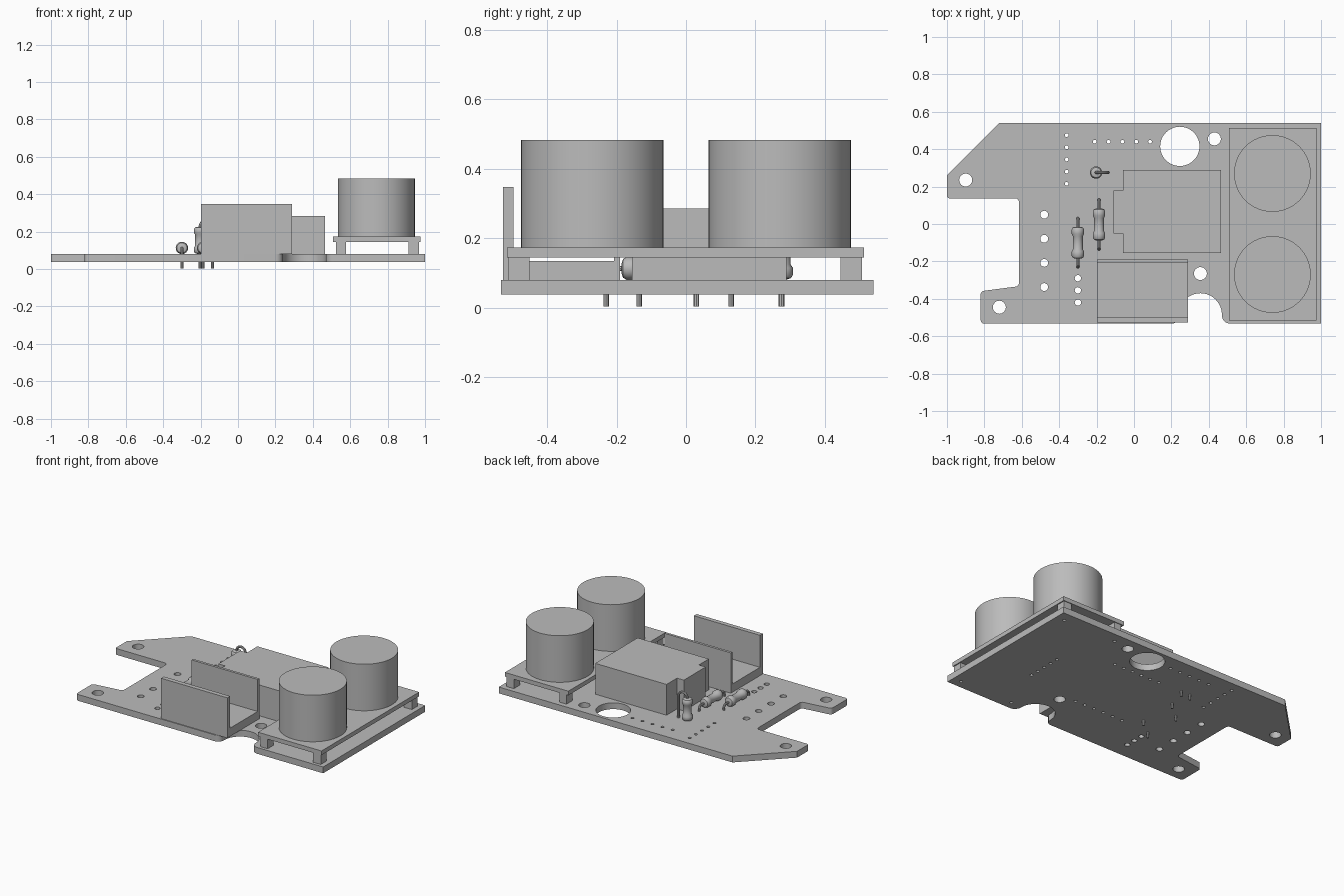
import bpy, bmesh
from math import sin, cos, pi, radians
from mathutils import Matrix, Vector

cube = bpy.data.objects.get("Cube")
if cube:
    bpy.data.objects.remove(cube, do_unlink=True)

grey = bpy.data.materials.new("plain grey")
grey.use_nodes = True
grey.diffuse_color = (0.5, 0.5, 0.5, 1)
grey.node_tree.nodes["Principled BSDF"].inputs["Base Color"].default_value = (0.5, 0.5, 0.5, 1)

BOTTOM, TOP = 0.038, 0.08      # faces of the main board


def finish(name, data, smooth=True):
    obj = bpy.data.objects.new(name, data)
    bpy.context.collection.objects.link(obj)
    data.materials.clear()
    data.materials.append(grey)
    if smooth:
        bpy.ops.object.select_all(action='DESELECT')
        obj.select_set(True)
        bpy.context.view_layer.objects.active = obj
        bpy.ops.object.shade_smooth_by_angle(angle=radians(35))
    return obj


def curve_mesh(name, curve):
    """Turn a curve into a welded mesh object."""
    temp = bpy.data.objects.new("temp", curve)
    bpy.context.collection.objects.link(temp)
    deps = bpy.context.evaluated_depsgraph_get()
    mesh = bpy.data.meshes.new_from_object(temp.evaluated_get(deps))
    bpy.data.objects.remove(temp, do_unlink=True)
    bm = bmesh.new()
    bm.from_mesh(mesh)
    bmesh.ops.remove_doubles(bm, verts=bm.verts, dist=1e-5)
    bmesh.ops.recalc_face_normals(bm, faces=bm.faces)
    bm.to_mesh(mesh)
    bm.free()
    return finish(name, mesh)


def plate(name, loops, z0, z1):
    """Extrude an outline; any further loops become holes."""
    curve = bpy.data.curves.new(name, 'CURVE')
    curve.dimensions, curve.fill_mode = '2D', 'BOTH'
    curve.extrude = (z1 - z0) / 2
    for loop in loops:
        spline = curve.splines.new('POLY')
        spline.points.add(len(loop) - 1)
        for p, (x, y) in zip(spline.points, loop):
            p.co = (x, y, 0, 1)
        spline.use_cyclic_u = True
    obj = curve_mesh(name, curve)
    obj.data.transform(Matrix.Translation((0, 0, (z0 + z1) / 2)))
    return obj


def box(name, x0, x1, y0, y1, z0, z1):
    bm = bmesh.new()
    bmesh.ops.create_cube(bm, size=1)
    for v in bm.verts:
        v.co = (x1 if v.co.x > 0 else x0, y1 if v.co.y > 0 else y0, z1 if v.co.z > 0 else z0)
    mesh = bpy.data.meshes.new(name)
    bm.to_mesh(mesh)
    bm.free()
    return finish(name, mesh, False)


def lathe(name, profile, matrix, sides=32):
    """Spin (radius, height) points around z, then place the result."""
    bm = bmesh.new()
    rings = [[bm.verts.new((r * cos(2 * pi * i / sides), r * sin(2 * pi * i / sides), z))
              for i in range(sides)] for r, z in profile]
    for a, b in zip(rings, rings[1:]):
        for i in range(sides):
            j = (i + 1) % sides
            bm.faces.new((a[i], a[j], b[j], b[i]))
    bm.faces.new(rings[0][::-1])
    bm.faces.new(rings[-1])
    bm.transform(matrix)
    mesh = bpy.data.meshes.new(name)
    bm.to_mesh(mesh)
    bm.free()
    return finish(name, mesh)


def wire(name, points, radius=0.008):
    curve = bpy.data.curves.new(name, 'CURVE')
    curve.dimensions = '3D'
    curve.bevel_depth, curve.bevel_resolution, curve.use_fill_caps = radius, 2, True
    spline = curve.splines.new('POLY')
    spline.points.add(len(points) - 1)
    for p, co in zip(spline.points, points):
        p.co = (*co, 1)
    return curve_mesh(name, curve)


def arc(cx, cy, r, a0, a1, n):
    return [(cx + r * cos(radians(a0 + (a1 - a0) * i / n)),
             cy + r * sin(radians(a0 + (a1 - a0) * i / n))) for i in range(n + 1)]


def hole(x, y, r):
    return arc(x, y, r, 0, 337.5, 15) if r < 0.1 else arc(x, y, r, 0, 352.5, 47)


# Main board: outline with rounded corners and a round bay in the front edge
outline = [(-1, 0.26), (-0.72, 0.54), (1, 0.54), (1, -0.533)]
outline += arc(0.515, -0.488, 0.045, 270, 180, 6)
outline += arc(0.355, -0.485, 0.115, 0, 180, 20)
outline += arc(0.2, -0.493, 0.04, 0, -90, 6)
outline += arc(-0.8, -0.513, 0.02, 270, 180, 5)
outline += arc(-0.8, -0.377, 0.02, 180, 97, 5)
outline += arc(-0.635, -0.315, 0.02, -83, 0, 5)
outline += arc(-0.635, 0.117, 0.02, 0, 90, 5)
outline += arc(-0.985, 0.152, 0.015, 270, 180, 4)

# Mounting holes, then rows of component holes
holes = [hole(0.245, 0.415, 0.105)]
for x, y in [(-0.9, 0.235), (-0.72, -0.445), (0.43, 0.455), (0.355, -0.265)]:
    holes.append(hole(x, y, 0.035))
rows = [((-0.48, 0.05), (0, -0.129), 4, 0.021), ((-0.36, 0.475), (0, -0.065), 5, 0.01),
        ((-0.21, 0.44), (0.074, 0), 5, 0.01), ((-0.3, -0.29), (0, -0.065), 3, 0.017),
        ((-0.09, -0.22), (0.072, 0), 6, 0.01), ((0.03, 0.265), (0.068, 0), 6, 0.01),
        ((0.67, -0.15), (0, 0.059), 5, 0.01)]
for (x, y), (dx, dy), count, r in rows:
    holes += [hole(x + dx * i, y + dy * i, r) for i in range(count)]
holes += [hole(x, y, 0.01) for x in (0.55, 0.94) for y in (-0.48, 0.475)]
plate("main_board", [outline] + holes, BOTTOM, TOP)

# Raised capacitor board on four posts
box("capacitor_board", 0.508, 0.975, -0.515, 0.512, 0.145, 0.173)
for side, x0, x1 in (("right", 0.525, 0.577), ("left", 0.912, 0.968)):
    for end, y0, y1 in (("front", -0.512, -0.45), ("back", 0.445, 0.507)):
        box(f"{end}_{side}_post", x0, x1, y0, y1, TOP, 0.145)
for end, y in (("front", -0.27), ("back", 0.27)):
    lathe(f"{end}_capacitor", [(0.205, 0.173), (0.205, 0.483)],
          Matrix.Translation((0.74, y, 0)), 64)

# Relay block with a raised step on one side
plate("relay", [[(-0.06, -0.155), (0.465, -0.155), (0.465, 0.29), (-0.06, 0.29),
                 (-0.06, 0.18), (-0.11, 0.18), (-0.11, -0.05), (-0.06, -0.05)]], TOP, 0.285)

# U-shaped heat sink
section = [(-0.527, TOP), (-0.19, TOP), (-0.19, 0.348), (-0.207, 0.348), (-0.207, 0.135),
           (-0.497, 0.135), (-0.497, 0.348), (-0.527, 0.348)]
sink = plate("heat_sink", [section], -0.197, 0.29)
sink.data.transform(Matrix(((0, 0, 1, 0), (1, 0, 0, 0), (0, 1, 0, 0), (0, 0, 0, 1))))

# Resistor body: waisted with rounded ends, centred on its own axis
half = [(0.016, 0.085), (0.027, 0.081), (0.033, 0.07), (0.033, 0.047), (0.026, 0.034)]
body = [(r, -z) for r, z in half] + [(r, z) for r, z in reversed(half)]

# Two lying resistors
for name, x, y0, y1 in (("front_resistor", -0.3, -0.23, 0.03), ("middle_resistor", -0.187, -0.135, 0.13)):
    z, b = 0.113, 0.012
    lathe(name + "_body", body, Matrix.Translation((x, (y0 + y1) / 2, z)) @ Matrix.Rotation(pi / 2, 4, 'X'), 24)
    wire(name + "_lead", [(x, y0, 0.003), (x, y0, z - b), (x, y0 + b, z),
                          (x, y1 - b, z), (x, y1, z - b), (x, y1, 0.003)])

# Standing resistor with its lead looped over to the board
lathe("standing_resistor_body", [(r, z * 0.85) for r, z in body],
      Matrix.Translation((-0.203, 0.275, 0.154)), 24)
loop = [(x, 0.275, z) for x, z in arc(-0.17, 0.225, 0.033, 180, 0, 10)]
wire("standing_resistor_lead", [(-0.203, 0.275, 0.003)] + loop + [(-0.137, 0.275, 0.003)])
